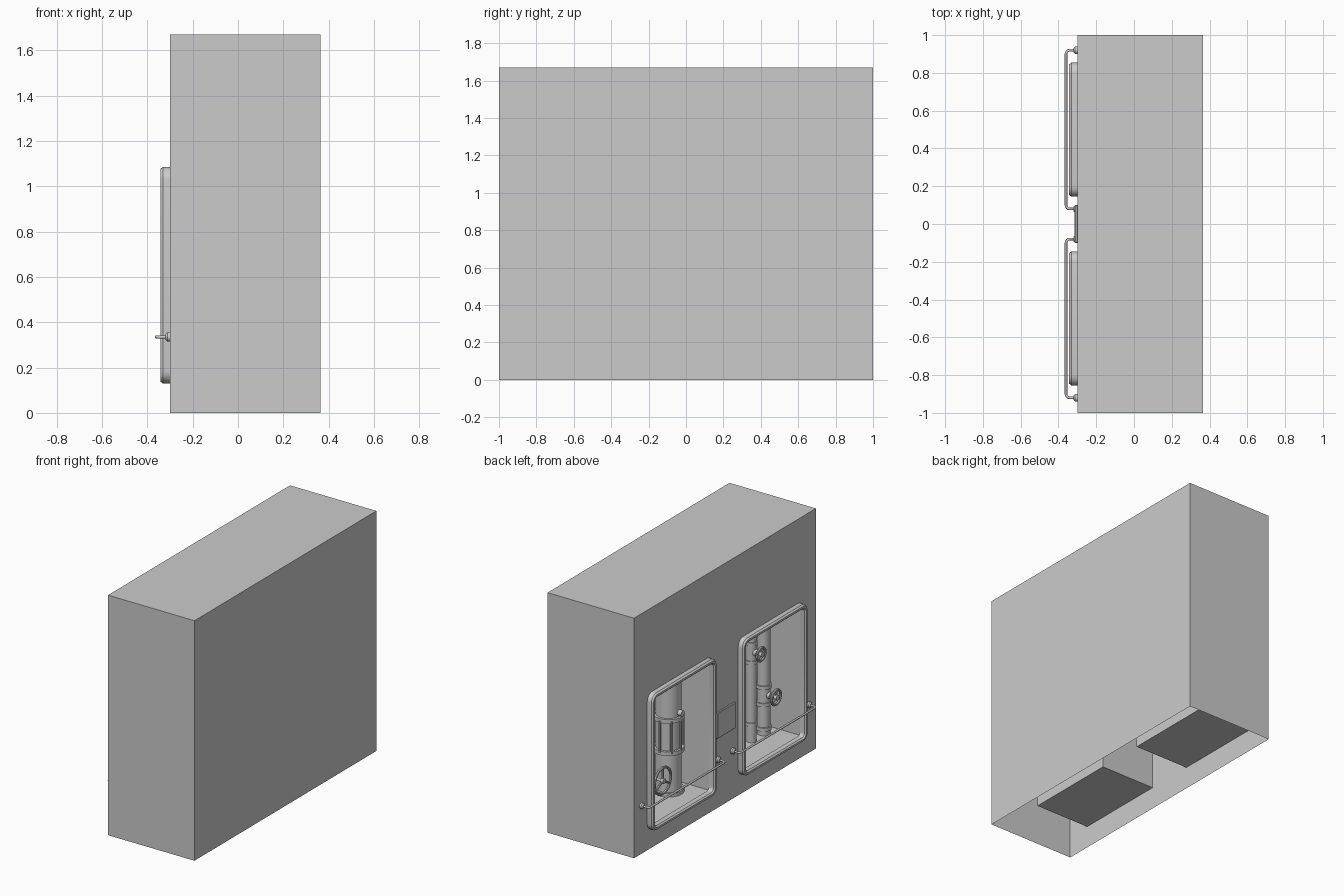
import bpy, bmesh, math
from mathutils import Vector, Matrix

if "Cube" in bpy.data.objects:
    bpy.data.objects.remove(bpy.data.objects["Cube"])

grey = bpy.data.materials.new("plain_grey")
grey.use_nodes = True
GREY = (0.6, 0.6, 0.6, 1)
grey.diffuse_color = GREY
grey.node_tree.nodes["Principled BSDF"].inputs["Base Color"].default_value = GREY

FRONT, REAR, TOP = -0.30, 0.365, 1.67      # wall block extents
BACK, LOW, HIGH = 0.12, 0.155, 1.06        # niche extents
NEAR, FAR = 0.17, 0.83
PIPE_X = -0.09


def finish(name, bm, smooth=True):
    bmesh.ops.remove_doubles(bm, verts=bm.verts, dist=1e-5)
    mesh = bpy.data.meshes.new(name)
    bm.to_mesh(mesh)
    bm.free()
    mesh.materials.append(grey)
    obj = bpy.data.objects.new(name, mesh)
    bpy.context.scene.collection.objects.link(obj)
    if smooth:
        bpy.ops.object.select_all(action='DESELECT')
        obj.select_set(True)
        bpy.context.view_layer.objects.active = obj
        bpy.ops.object.shade_smooth_by_angle(angle=math.radians(35))
    return obj


def quad(bm, *pts):
    bm.faces.new([bm.verts.new(p) for p in pts])


def rod(bm, a, b, r, r2=None, sides=24):
    a, b = Vector(a), Vector(b)
    rot = (b - a).to_track_quat('Z', 'Y').to_matrix().to_4x4()
    bmesh.ops.create_cone(bm, cap_ends=True, segments=sides, radius1=r,
                          radius2=r if r2 is None else r2, depth=(b - a).length,
                          matrix=Matrix.Translation((a + b) / 2) @ rot)


def ring(bm, centre, axis, radius, tube, seg=28, sides=8):
    rot = Vector(axis).to_track_quat('Z', 'Y').to_matrix().to_4x4()
    mat = Matrix.Translation(centre) @ rot
    grid = []
    for i in range(seg):
        t = math.tau * i / seg
        row = []
        for j in range(sides):
            p = math.tau * j / sides
            d = radius + tube * math.cos(p)
            row.append(bm.verts.new(mat @ Vector((d * math.cos(t), d * math.sin(t), tube * math.sin(p)))))
        grid.append(row)
    for i in range(seg):
        n = grid[(i + 1) % seg]
        for j in range(sides):
            k = (j + 1) % sides
            bm.faces.new((grid[i][j], n[j], n[k], grid[i][k]))


# Wall block: open underneath, with two openings in the niche side
bm = bmesh.new()
quad(bm, (FRONT, -1, TOP), (REAR, -1, TOP), (REAR, 1, TOP), (FRONT, 1, TOP))
quad(bm, (REAR, -1, 0), (REAR, 1, 0), (REAR, 1, TOP), (REAR, -1, TOP))
quad(bm, (FRONT, -1, 0), (REAR, -1, 0), (REAR, -1, TOP), (FRONT, -1, TOP))
quad(bm, (REAR, 1, 0), (FRONT, 1, 0), (FRONT, 1, TOP), (REAR, 1, TOP))
ys, zs = [-1, -FAR, -NEAR, NEAR, FAR, 1], [0, LOW, HIGH, TOP]
for i in range(5):
    for j in range(3):
        if not (j == 1 and i in (1, 3)):
            quad(bm, (FRONT, ys[i + 1], zs[j]), (FRONT, ys[i], zs[j]),
                 (FRONT, ys[i], zs[j + 1]), (FRONT, ys[i + 1], zs[j + 1]))
finish("wall_block", bm, False)


def niche(name, y0, y1):
    bm = bmesh.new()
    quad(bm, (BACK, y1, LOW), (BACK, y0, LOW), (BACK, y0, HIGH), (BACK, y1, HIGH))
    quad(bm, (FRONT, y0, LOW), (BACK, y0, LOW), (BACK, y1, LOW), (FRONT, y1, LOW))
    quad(bm, (FRONT, y1, HIGH), (BACK, y1, HIGH), (BACK, y0, HIGH), (FRONT, y0, HIGH))
    quad(bm, (FRONT, y0, HIGH), (BACK, y0, HIGH), (BACK, y0, LOW), (FRONT, y0, LOW))
    quad(bm, (FRONT, y1, LOW), (BACK, y1, LOW), (BACK, y1, HIGH), (FRONT, y1, HIGH))
    finish(name + "_niche", bm, False)


def rounded_loop(bm, x, y0, y1, z0, z1, r):
    verts = []
    corners = [(y1 - r, z1 - r), (y0 + r, z1 - r), (y0 + r, z0 + r), (y1 - r, z0 + r)]
    for q, (cy, cz) in enumerate(corners):
        for k in range(7):
            a = math.pi / 2 * (q + k / 6)
            verts.append(bm.verts.new((x, cy + r * math.cos(a), cz + r * math.sin(a))))
    return verts


# Raised rounded frame round each niche
def frame(name, y0, y1):
    bm = bmesh.new()
    profile = [(0.025, FRONT), (0.025, -0.332), (0.016, -0.343),
               (0.003, -0.343), (-0.006, -0.334), (-0.006, FRONT)]
    loops = [rounded_loop(bm, x, y0 - g, y1 + g, LOW - g, HIGH + g, 0.03 + g) for g, x in profile]
    for a, b in zip(loops, loops[1:]):
        for i in range(len(a)):
            k = (i + 1) % len(a)
            bm.faces.new((a[i], a[k], b[k], b[i]))
    bmesh.ops.recalc_face_normals(bm, faces=bm.faces)
    finish(name + "_frame", bm)


# Guard rail: bent bar on two wall flanges
def rail(name, y0, y1):
    z, out, b = 0.335, -0.36, 0.02
    path = [(FRONT, y0), (out + b, y0)]
    path += [(out + b - b * math.sin(t), y0 + b - b * math.cos(t)) for t in (0.4, 0.8, 1.2)]
    path += [(out, y0 + b)]
    path += [(x, y0 + y1 - y) for x, y in reversed(path)]
    curve = bpy.data.curves.new(name + "_rail", 'CURVE')
    curve.dimensions = '3D'
    curve.bevel_depth = 0.007
    curve.bevel_resolution = 2
    spline = curve.splines.new('POLY')
    spline.points.add(len(path) - 1)
    for pt, (x, y) in zip(spline.points, path):
        pt.co = (x, y, z, 1)
    curve.materials.append(grey)
    bpy.context.scene.collection.objects.link(bpy.data.objects.new(name + "_rail", curve))
    bm = bmesh.new()
    for y in (y0, y1):
        rod(bm, (FRONT, y, z), (-0.312, y, z), 0.02)
        rod(bm, (-0.312, y, z), (-0.32, y, z), 0.02, 0.012)
    finish(name + "_rail_flanges", bm)


for name, s in (("left", 1), ("right", -1)):
    y0, y1 = sorted((s * NEAR, s * FAR))
    niche(name, y0, y1)
    frame(name, y0, y1)
    rail(name, *sorted((s * 0.08, s * 0.92)))


def pipe(name, y, r, collars):
    bm = bmesh.new()
    rod(bm, (PIPE_X, y, LOW), (PIPE_X, y, HIGH), r)
    for z in collars:
        rod(bm, (PIPE_X, y, z - 0.012), (PIPE_X, y, z + 0.012), r * 1.2)
    finish(name, bm)


# Handwheel valve standing out of a pipe
def valve(name, y, z, pipe_r, reach, radius):
    bm = bmesh.new()
    x = PIPE_X - reach
    rod(bm, (PIPE_X, y, z), (PIPE_X - pipe_r - 0.015, y, z), 0.022)
    rod(bm, (PIPE_X, y, z), (x - 0.012, y, z), 0.009)
    rod(bm, (x + 0.008, y, z), (x - 0.014, y, z), 0.018)
    ring(bm, (x, y, z), (1, 0, 0), radius, 0.009)
    for k in range(3):
        a = math.pi / 2 + math.tau * k / 3
        rod(bm, (x, y, z), (x, y + radius * math.cos(a), z + radius * math.sin(a)), 0.008, sides=8)
    finish(name, bm)


pipe("large_pipe", 0.32, 0.083, (LOW + 0.012,))
pipe("left_valve_pipe", 0.60, 0.055, (0.28, 0.46))
pipe("right_inner_pipe", -0.59, 0.033, (0.28, 0.71, 0.84))
pipe("right_outer_pipe", -0.726, 0.042, (0.20, 0.37, 0.49))
valve("left_valve", 0.60, 0.37, 0.055, 0.15, 0.09)
valve("right_upper_valve", -0.59, 0.776, 0.033, 0.075, 0.045)
valve("right_lower_valve", -0.726, 0.43, 0.042, 0.095, 0.05)

# Cage of rings and bars round the large pipe
bm = bmesh.new()
for z in (0.455, 0.68):
    rod(bm, (PIPE_X, 0.32, z - 0.014), (PIPE_X, 0.32, z + 0.014), 0.1)
for k in range(8):
    a = math.tau * k / 8
    x, y = PIPE_X + 0.095 * math.cos(a), 0.32 + 0.095 * math.sin(a)
    rod(bm, (x, y, 0.455), (x, y, 0.68), 0.008, sides=8)
rod(bm, (PIPE_X, 0.32, 0.72), (PIPE_X - 0.11, 0.32, 0.72), 0.02)
finish("large_pipe_cage", bm)

# Bevelled plate between the niches
bm = bmesh.new()
bmesh.ops.create_cube(bm, size=1, matrix=Matrix.Translation((-0.307, 0, 0.58))
                      @ Matrix.Diagonal((0.016, 0.2, 0.18, 1)))
bmesh.ops.bevel(bm, geom=bm.edges[:], offset=0.004, segments=1, affect='EDGES')
finish("wall_plate", bm, False)
